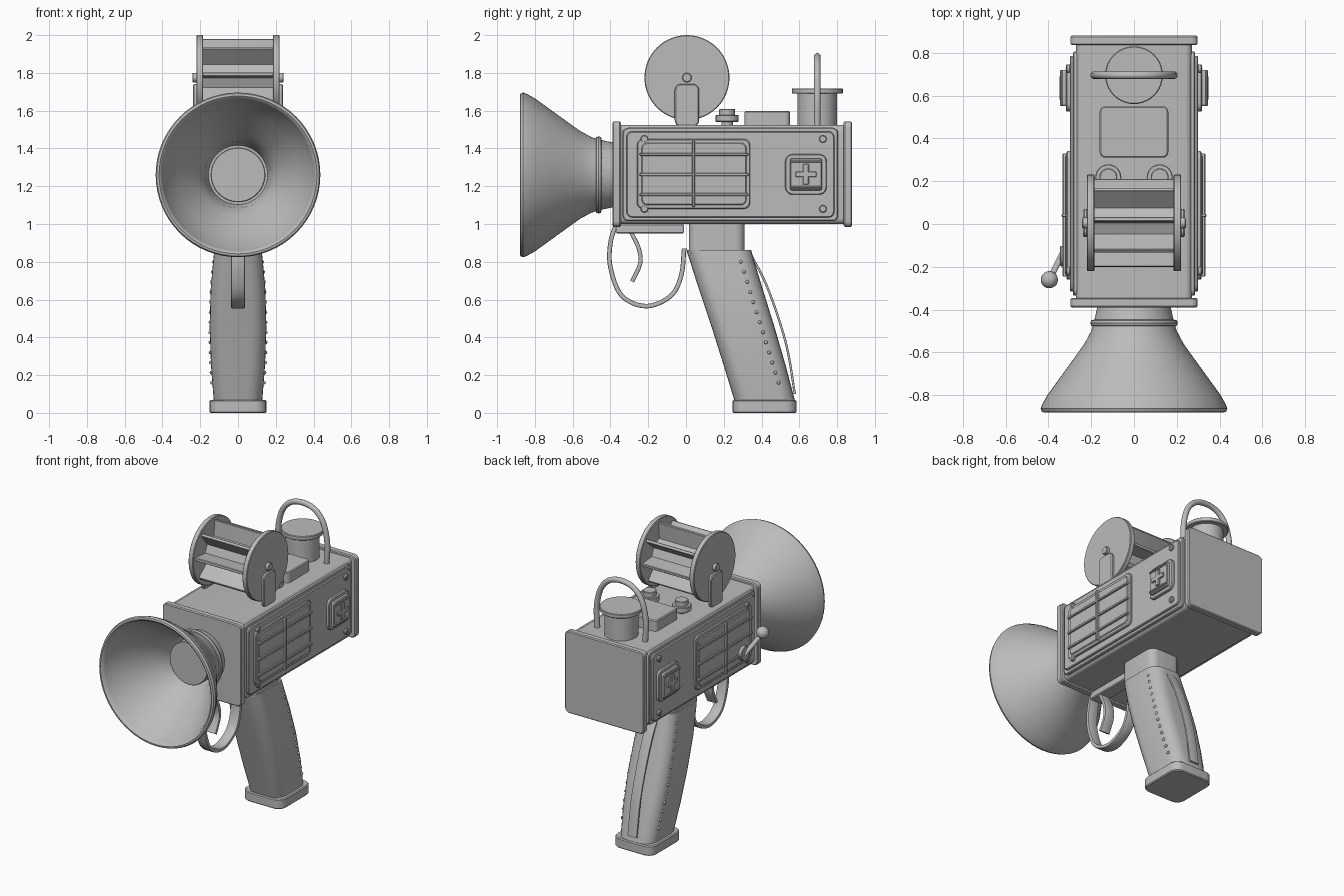
import bpy, bmesh, math
from mathutils import Vector, Matrix

old = bpy.data.objects.get("Cube")
if old:
    bpy.data.objects.remove(old, do_unlink=True)

grey = bpy.data.materials.new("plain_grey")
grey.use_nodes = True
grey.diffuse_color = (0.5, 0.5, 0.5, 1)
grey.node_tree.nodes["Principled BSDF"].inputs["Base Color"].default_value = (0.5, 0.5, 0.5, 1)

# Matrices that turn the local z axis onto a world axis
AXIS = {
    "X": Matrix(((0, 0, 1), (1, 0, 0), (0, 1, 0))).to_4x4(),   # local (y, z, x)
    "Y": Matrix(((1, 0, 0), (0, 0, 1), (0, 1, 0))).to_4x4(),   # local (x, z, y)
    "Z": Matrix.Identity(4),
}


def finish(name, bm, angle=35):
    bmesh.ops.recalc_face_normals(bm, faces=bm.faces)
    mesh = bpy.data.meshes.new(name)
    bm.to_mesh(mesh)
    bm.free()
    mesh.materials.append(grey)
    mesh.shade_smooth()
    mesh.set_sharp_from_angle(angle=math.radians(angle))
    obj = bpy.data.objects.new(name, mesh)
    bpy.context.collection.objects.link(obj)
    return obj


def rounded(a0, a1, b0, b1, r, seg=5):
    """Outline of a rectangle with round corners."""
    pts = []
    corners = ((a1 - r, b1 - r), (a0 + r, b1 - r), (a0 + r, b0 + r), (a1 - r, b0 + r))
    for i, (a, b) in enumerate(corners):
        for k in range(seg + 1):
            t = math.pi / 2 * (i + k / seg)
            pts.append((a + r * math.cos(t), b + r * math.sin(t)))
    return pts


def loft(name, rings, angle=35, close=False):
    """Skin a list of point rings; cap the ends or join them up."""
    bm = bmesh.new()
    vs = [[bm.verts.new(p) for p in ring] for ring in rings]
    n = len(vs[0])
    for a, b in zip(vs, vs[1:] + vs[:1] if close else vs[1:]):
        for i in range(n):
            bm.faces.new((a[i], a[(i + 1) % n], b[(i + 1) % n], b[i]))
    if not close:
        bm.faces.new(vs[0])
        bm.faces.new(vs[-1])
    return finish(name, bm, angle)


def slab(name, axis, a, b, c, r=0.02, edge=0.006):
    """Rounded rectangle a x b, extruded over c along the axis, with soft edges."""
    e = edge
    c0, c1 = sorted(c)
    levels = ((c0, e), (c0 + e, 0), (c1 - e, 0), (c1, e))
    return loft(name, [[AXIS[axis] @ Vector((*p, h)) for p in
                rounded(a[0] + i, a[1] - i, b[0] + i, b[1] - i, max(r - i, 0.002))]
                for h, i in levels])


def lathe(name, axis, centre, profile, seg=32, close=False):
    """Spin (radius, height) points around an axis."""
    turn = [2 * math.pi * k / seg for k in range(seg)]
    return loft(name, [[AXIS[axis] @ Vector((r * math.cos(t), r * math.sin(t), h)) + Vector(centre)
                for t in turn] for r, h in profile], close=close)


def disc(name, axis, centre, r, h, seg=32, e=0.004):
    return lathe(name, axis, centre, [(r - e, 0), (r, math.copysign(e, h)),
                 (r, h - math.copysign(e, h)), (r - e, h)], seg)


def sweep(name, pts, w, h, steps=6, n=12, square=False):
    """Run a round or flat section along a smooth path through the points."""
    pts = [Vector(p) for p in pts]
    ext = [2 * pts[0] - pts[1]] + pts + [2 * pts[-1] - pts[-2]]
    path = []
    for p0, p1, p2, p3 in zip(ext, ext[1:], ext[2:], ext[3:]):
        for k in range(steps):
            t = k / steps
            path.append(0.5 * (2 * p1 + (p2 - p0) * t + (2 * p0 - 5 * p1 + 4 * p2 - p3) * t * t
                               + (3 * p1 - p0 - 3 * p2 + p3) * t ** 3))
    path.append(pts[-1])
    flat = max(p.x for p in pts) - min(p.x for p in pts) < 0.001
    side = Vector((1, 0, 0)) if flat else Vector((0, 1, 0))
    if square:
        outline = rounded(-w, w, -h, h, min(w, h) * 0.5, 2)
    else:
        outline = [(w * math.cos(2 * math.pi * k / n), h * math.sin(2 * math.pi * k / n)) for k in range(n)]
    rings = []
    for i, p in enumerate(path):
        d = (path[min(i + 1, len(path) - 1)] - path[max(i - 1, 0)]).normalized()
        up = d.cross(side).normalized()
        rings.append([p + side * u + up * v for u, v in outline])
    return loft(name, rings)


def ball(name, centre, r, scale=(1, 1, 1), seg=20):
    bm = bmesh.new()
    bmesh.ops.create_uvsphere(bm, u_segments=seg, v_segments=seg // 2, radius=r)
    bmesh.ops.scale(bm, vec=scale, verts=bm.verts)
    bmesh.ops.translate(bm, vec=centre, verts=bm.verts)
    return finish(name, bm, 60)


# Main housing with front and back end plates
slab("housing", "Y", (-0.27, 0.27), (1.0, 1.525), (-0.36, 0.85), 0.03)
slab("front_plate", "Y", (-0.297, 0.297), (0.985, 1.542), (-0.39, -0.345), 0.03)
slab("back_plate", "Y", (-0.297, 0.297), (0.985, 1.542), (0.835, 0.88), 0.03)

# Side panels, mirrored left and right
for s, tag in ((1, "left"), (-1, "right")):
    def side(part, y, z, x0, x1, r=0.02, e=0.005):
        slab(f"{tag}_{part}", "X", y, z, (s * x0, s * x1), r, e)

    side("side_plate", (-0.335, 0.805), (1.015, 1.51), 0.26, 0.285, 0.03)
    side("side_plate_inset", (-0.315, 0.785), (1.035, 1.49), 0.28, 0.3, 0.03)
    side("grille_panel", (-0.26, 0.34), (1.08, 1.45), 0.295, 0.315, 0.035)
    side("grille_face", (-0.235, 0.32), (1.1, 1.43), 0.31, 0.322, 0.03)
    for i in range(3):
        z = 1.155 + i * 0.107
        side(f"grille_slat_{i}", (-0.245, 0.33), (z - 0.008, z + 0.008), 0.315, 0.333, 0.005, 0.003)
    side("grille_upright", (0.033, 0.047), (1.09, 1.44), 0.315, 0.338, 0.005, 0.003)
    side("badge_panel", (0.525, 0.745), (1.155, 1.37), 0.295, 0.318, 0.04)
    side("badge_block", (0.55, 0.72), (1.178, 1.348), 0.31, 0.338, 0.012)
    side("badge_cross_bar", (0.58, 0.69), (1.248, 1.278), 0.33, 0.349, 0.004, 0.003)
    side("badge_cross_post", (0.62, 0.65), (1.208, 1.318), 0.33, 0.349, 0.004, 0.003)
    for i, z in enumerate((1.195, 1.331)):
        side(f"badge_rail_{i}", (0.55, 0.72), (z - 0.006, z + 0.006), 0.33, 0.345, 0.004, 0.003)
    for i, (y, z) in enumerate(((-0.22, 1.08), (-0.22, 1.45), (0.725, 1.08), (0.725, 1.45))):
        disc(f"{tag}_screw_{i}", "X", (s * 0.298, y, z), 0.02, s * 0.018, 16)
        side(f"screw_slot_{i}", (y - 0.003, y + 0.003), (z - 0.016, z + 0.016), 0.31, 0.319, 0.002, 0.001)

# Flared horn: outer skin, rolled lip, inner skin
horn = [(0.17, -0.38), (0.185, -0.45), (0.2, -0.5), (0.232, -0.56), (0.275, -0.62), (0.34, -0.71),
        (0.405, -0.8), (0.43, -0.845), (0.436, -0.862), (0.43, -0.877), (0.418, -0.88), (0.407, -0.872),
        (0.4, -0.855), (0.385, -0.81), (0.32, -0.71), (0.255, -0.62), (0.212, -0.56), (0.175, -0.5), (0.155, -0.38)]
lathe("horn", "Y", (0, 0, 1.26), horn, 64, close=True)
lathe("horn_collar", "Y", (0, 0, 1.26), [(0.18, -0.445), (0.2, -0.45), (0.204, -0.462), (0.2, -0.475),
      (0.18, -0.48)], 48, close=True)
disc("throat_core", "Y", (0, 0, 1.26), 0.145, -0.53, 48)

# Film reel with radial paddles, brackets and bolts
hub = Vector((0, 0.005, 1.775))
for s, tag in ((1, "left"), (-1, "right")):
    disc(f"{tag}_reel_disc", "X", hub + Vector((s * 0.185, 0, 0)), 0.225, s * 0.035, 64)
    slab(f"{tag}_reel_bracket", "X", (-0.06, 0.07), (1.515, 1.742), (s * 0.215, s * 0.238), 0.035)
    disc(f"{tag}_reel_bolt", "X", hub + Vector((s * 0.21, 0, 0)), 0.025, s * 0.032, 20)
disc("reel_hub", "X", hub - Vector((0.19, 0, 0)), 0.1, 0.38, 8)
for i in range(8):
    paddle = slab(f"reel_paddle_{i}", "Z", (-0.187, 0.187), (-0.01, 0.01), (0.08, 0.205), 0.006, 0.003)
    paddle.data.transform(Matrix.Translation(hub) @ Matrix.Rotation(math.radians(i * 45 - 5), 4, "X"))

# Knobs, raised box and canister on the top
for s, tag in ((1, "left"), (-1, "right")):
    disc(f"{tag}_knob_base", "Z", (s * 0.12, 0.218, 1.52), 0.03, 0.03, 24)
    disc(f"{tag}_knob", "Z", (s * 0.12, 0.218, 1.54), 0.061, 0.038, 24)
    disc(f"{tag}_knob_cap", "Z", (s * 0.12, 0.218, 1.57), 0.042, 0.04, 24)
slab("top_box", "Z", (-0.16, 0.16), (0.31, 0.55), (1.515, 1.598), 0.025)
disc("canister", "Z", (0, 0.695, 1.515), 0.105, 0.18, 40)
disc("canister_lid", "Z", (0, 0.695, 1.69), 0.135, 0.028, 40)
arch = [(0.18, 1.52), (0.185, 1.66), (0.155, 1.79), (0.09, 1.865)]
sweep("top_handle", [(-x, 0.695, z) for x, z in arch] + [(0, 0.695, 1.887)]
      + [(x, 0.695, z) for x, z in reversed(arch)], 0.018, 0.018)

# Side crank
disc("crank_pivot", "X", (-0.31, -0.15, 1.16), 0.048, -0.035, 24)
sweep("crank_arm", [(-0.335, -0.14, 1.15), (-0.365, -0.2, 1.21), (-0.395, -0.26, 1.275)], 0.015, 0.015)
ball("crank_ball", (-0.395, -0.26, 1.275), 0.04)

# Trigger group
slab("trigger_rail", "Z", (-0.045, 0.045), (-0.37, -0.01), (0.95, 1.0), 0.01)
guard = [(-0.37, 1.0), (-0.4, 0.9), (-0.4, 0.77), (-0.34, 0.62), (-0.21, 0.565), (-0.08, 0.62),
         (-0.025, 0.73), (-0.01, 0.87)]
sweep("trigger_guard", [(0, y, z) for y, z in guard], 0.036, 0.012, square=True)
trigger = [(-0.29, 0.955), (-0.25, 0.87), (-0.243, 0.79), (-0.285, 0.695)]
sweep("trigger", [(0, y, z) for y, z in trigger], 0.036, 0.011, square=True)

# Raked grip with neck, base, back strap and studs
slab("grip_neck", "Z", (-0.115, 0.115), (0.015, 0.31), (0.84, 1.01), 0.05)
sections = ((0.06, 0.258, 0.578, 0.128), (0.25, 0.2, 0.528, 0.143), (0.45, 0.137, 0.47, 0.15),
            (0.65, 0.07, 0.408, 0.145), (0.8, 0.022, 0.362, 0.132), (0.862, 0.002, 0.345, 0.125))
loft("grip", [[(x, y, z) for x, y in rounded(-w, w, y0, y1, 0.085, 6)] for z, y0, y1, w in sections])
slab("grip_base", "Z", (-0.15, 0.15), (0.247, 0.585), (0, 0.068), 0.06)
strap = [(0.345, 0.835), (0.42, 0.69), (0.49, 0.5), (0.54, 0.32), (0.576, 0.1)]
sweep("grip_back_strap", [(0, y, z) for y, z in strap], 0.035, 0.006, square=True)
for i in range(13):
    t = i / 12
    z, y = 0.8 - 0.64 * t, 0.29 + 0.2 * t
    for s, tag in ((1, "left"), (-1, "right")):
        w = 0.151 - 0.19 * (z - 0.43) ** 2 / 1.4
        ball(f"{tag}_grip_stud_{i}", (s * (w - 0.004), y, z), 0.01, seg=8)
